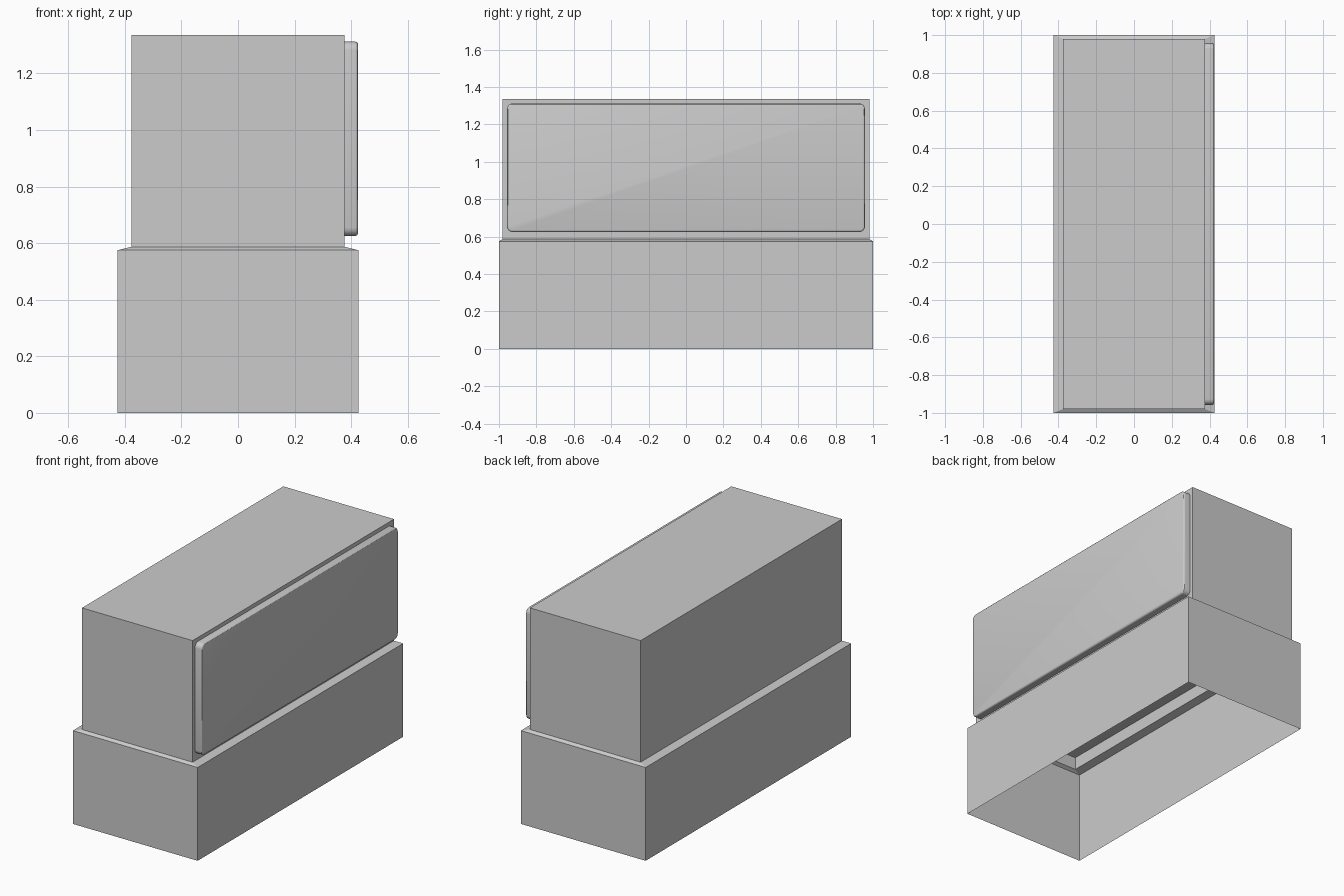
import bpy, bmesh

if "Cube" in bpy.data.objects:
    bpy.data.objects.remove(bpy.data.objects["Cube"])


def finish(bm, name):
    bmesh.ops.recalc_face_normals(bm, faces=bm.faces)
    mesh = bpy.data.meshes.new(name)
    bm.to_mesh(mesh)
    bm.free()
    obj = bpy.data.objects.new(name, mesh)
    bpy.context.collection.objects.link(obj)
    return obj


def stacked_shell(name, rings, cap):
    """Rectangular rings (half x, half y, z) joined by walls, top optionally closed."""
    bm = bmesh.new()
    loops = [[bm.verts.new((sx * hx, sy * hy, z))
              for sx, sy in ((-1, -1), (1, -1), (1, 1), (-1, 1))]
             for hx, hy, z in rings]
    for low, high in zip(loops, loops[1:]):
        for i in range(4):
            j = (i + 1) % 4
            bm.faces.new((low[i], low[j], high[j], high[i]))
    if cap:
        bm.faces.new(loops[-1])
    return finish(bm, name)


def box(name, lo, hi):
    bm = bmesh.new()
    bmesh.ops.create_cube(bm, size=1)
    for v in bm.verts:
        v.co = [(a + b) / 2 + c * (b - a) for a, b, c in zip(lo, hi, v.co)]
    return bm


# Open-bottomed base with a sloped lip, running up to the recess under the body
stacked_shell("base_shell", [(0.425, 1.0, 0), (0.425, 1.0, 0.575),
                             (0.377, 0.98, 0.587), (0.377, 0.98, 0.665)], False)

# Closed upper body above the recess
finish(box("upper_body", (-0.377, -0.98, 0.665), (0.377, 0.98, 1.336)), "upper_body")

# Rounded door panel on the right side
bm = box("side_panel", (0.37, -0.957, 0.625), (0.424, 0.957, 1.312))
corners = [e for e in bm.edges if abs(e.verts[0].co.x - e.verts[1].co.x) > 0.01]
bmesh.ops.bevel(bm, geom=corners, offset=0.03, segments=4, profile=0.5, affect='EDGES')
rim = [e for e in bm.edges if all(v.co.x > 0.42 for v in e.verts)]
bmesh.ops.bevel(bm, geom=rim, offset=0.01, segments=3, profile=0.5, affect='EDGES')
panel = finish(bm, "side_panel")
bpy.context.view_layer.objects.active = panel
panel.select_set(True)
bpy.ops.object.shade_smooth_by_angle()
